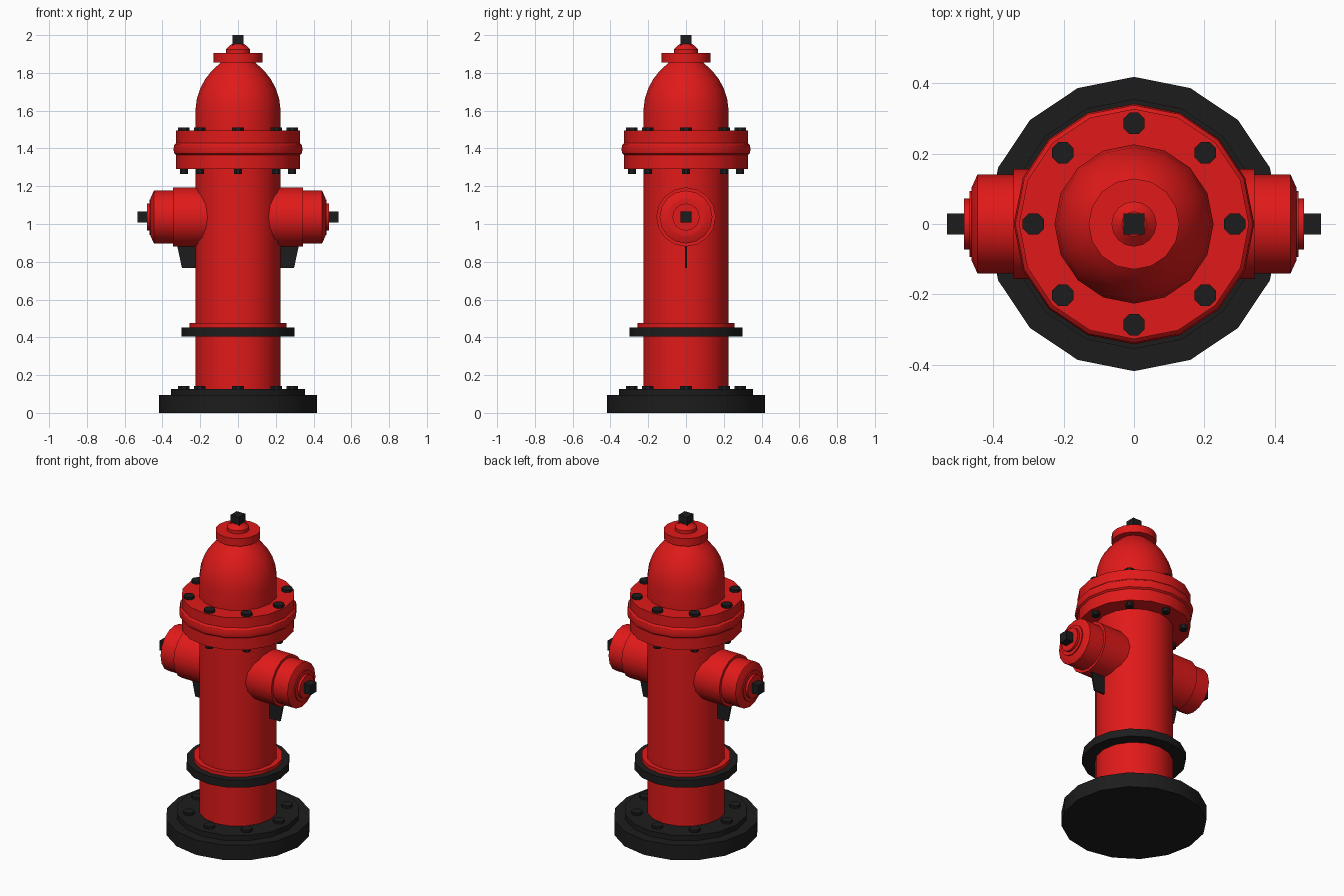
import bpy, bmesh, math
from mathutils import Matrix, Vector

if "Cube" in bpy.data.objects:
    bpy.data.objects.remove(bpy.data.objects["Cube"])


def material(name, rgb):
    m = bpy.data.materials.new(name)
    m.diffuse_color = (*rgb, 1)
    m.use_nodes = True
    m.node_tree.nodes["Principled BSDF"].inputs["Base Color"].default_value = m.diffuse_color
    return m


RED = material("red_paint", (0.75, 0.01, 0.01))
BLACK = material("black_iron", (0.012, 0.012, 0.012))


def finish(name, bm, mat, matrix=None):
    if matrix:
        bm.transform(matrix)
    bmesh.ops.recalc_face_normals(bm, faces=bm.faces)
    me = bpy.data.meshes.new(name)
    bm.to_mesh(me)
    bm.free()
    me.materials.append(mat)
    ob = bpy.data.objects.new(name, me)
    bpy.context.collection.objects.link(ob)
    bpy.ops.object.select_all(action='DESELECT')
    ob.select_set(True)
    bpy.context.view_layer.objects.active = ob
    bpy.ops.object.shade_smooth_by_angle(angle=math.radians(30))
    return ob


def lathe(name, profile, mat, sides=16, matrix=None):
    """Closed solid of revolution about z from (radius, height) points."""
    bm = bmesh.new()
    rings = [[bm.verts.new((r * math.cos(2 * math.pi * i / sides),
                            r * math.sin(2 * math.pi * i / sides), z))
              for i in range(sides)] for r, z in profile]
    for a, b in zip(rings, rings[1:]):
        for i in range(sides):
            j = (i + 1) % sides
            bm.faces.new((a[i], a[j], b[j], b[i]))
    bm.faces.new(rings[0][::-1])
    bm.faces.new(rings[-1])
    return finish(name, bm, mat, matrix)


def box(name, size, center, mat, matrix=None):
    bm = bmesh.new()
    bmesh.ops.create_cube(bm, size=1)
    bm.transform(Matrix.Translation(center) @ Matrix.Diagonal((*size, 1)))
    return finish(name, bm, mat, matrix)


def bolt_circle(name, radius, bolt_r, z0, z1):
    for k in range(8):
        a = k * math.pi / 4
        m = (Matrix.Translation((radius * math.cos(a), radius * math.sin(a), 0))
             @ Matrix.Rotation(math.pi / 8, 4, 'Z'))
        lathe(f"{name}_{k + 1}", [(bolt_r, z0), (bolt_r, z1)], BLACK, 8, m)


# Base plate and its bolts
lathe("base_plate", [(0.418, 0), (0.418, 0.094), (0.355, 0.094), (0.355, 0.127)], BLACK)
bolt_circle("base_bolt", 0.286, 0.033, 0.11, 0.143)

# Barrel and the break ring around it
lathe("barrel", [(0.226, 0.11), (0.226, 1.32)], RED)
lathe("lower_ring", [(0.299, 0.404), (0.299, 0.453)], BLACK)
lathe("upper_ring", [(0.258, 0.44), (0.258, 0.475)], RED)

# Bonnet flange with rounded seam
lathe("flange", [(0.327, 1.29), (0.327, 1.365), (0.337, 1.373), (0.342, 1.395),
                 (0.337, 1.42), (0.327, 1.43), (0.327, 1.494)], RED)
bolt_circle("flange_bolt", 0.286, 0.033, 1.47, 1.51)
bolt_circle("flange_nut", 0.286, 0.024, 1.265, 1.31)

# Dome, cap and operating nut
lathe("bonnet_dome", [(0.226, 1.48), (0.226, 1.6), (0.218, 1.662), (0.2, 1.717),
                      (0.175, 1.765), (0.14, 1.81), (0.08, 1.865)], RED)
lathe("bonnet_cap", [(0.129, 1.856), (0.129, 1.905)], RED)
lathe("cap_collar", [(0.064, 1.89), (0.064, 1.925), (0.035, 1.952)], RED)
box("operating_nut", (0.06, 0.06, 0.06), (0, 0, 1.97), BLACK)

# Side outlets, turned so their axis points outward along x
for side, turn in (("right", 0), ("left", math.pi)):
    spin = Matrix.Rotation(turn, 4, 'Z')
    out = spin @ Matrix.Translation((0, 0, 1.037)) @ Matrix.Rotation(math.pi / 2, 4, 'Y')
    lathe(f"{side}_outlet", [(0.157, 0.1), (0.157, 0.343)], RED, 16, out)
    lathe(f"{side}_outlet_cap", [(0.14, 0.33), (0.14, 0.445), (0.103, 0.462),
                                 (0.094, 0.462), (0.094, 0.468), (0.072, 0.468),
                                 (0.072, 0.483)], RED, 16, out)
    box(f"{side}_outlet_nut", (0.06, 0.06, 0.06), (0, 0, 0.501), BLACK, out)

    # Thin support fin below the outlet
    bm = bmesh.new()
    outline = [(0.21, 0.768), (0.297, 0.768), (0.325, 0.9), (0.21, 0.9)]
    face = bm.faces.new([bm.verts.new((x, -0.005, z)) for x, z in outline])
    ext = bmesh.ops.extrude_face_region(bm, geom=[face])
    bmesh.ops.translate(bm, vec=Vector((0, 0.01, 0)),
                        verts=[v for v in ext["geom"] if isinstance(v, bmesh.types.BMVert)])
    finish(f"{side}_fin", bm, BLACK, spin)
